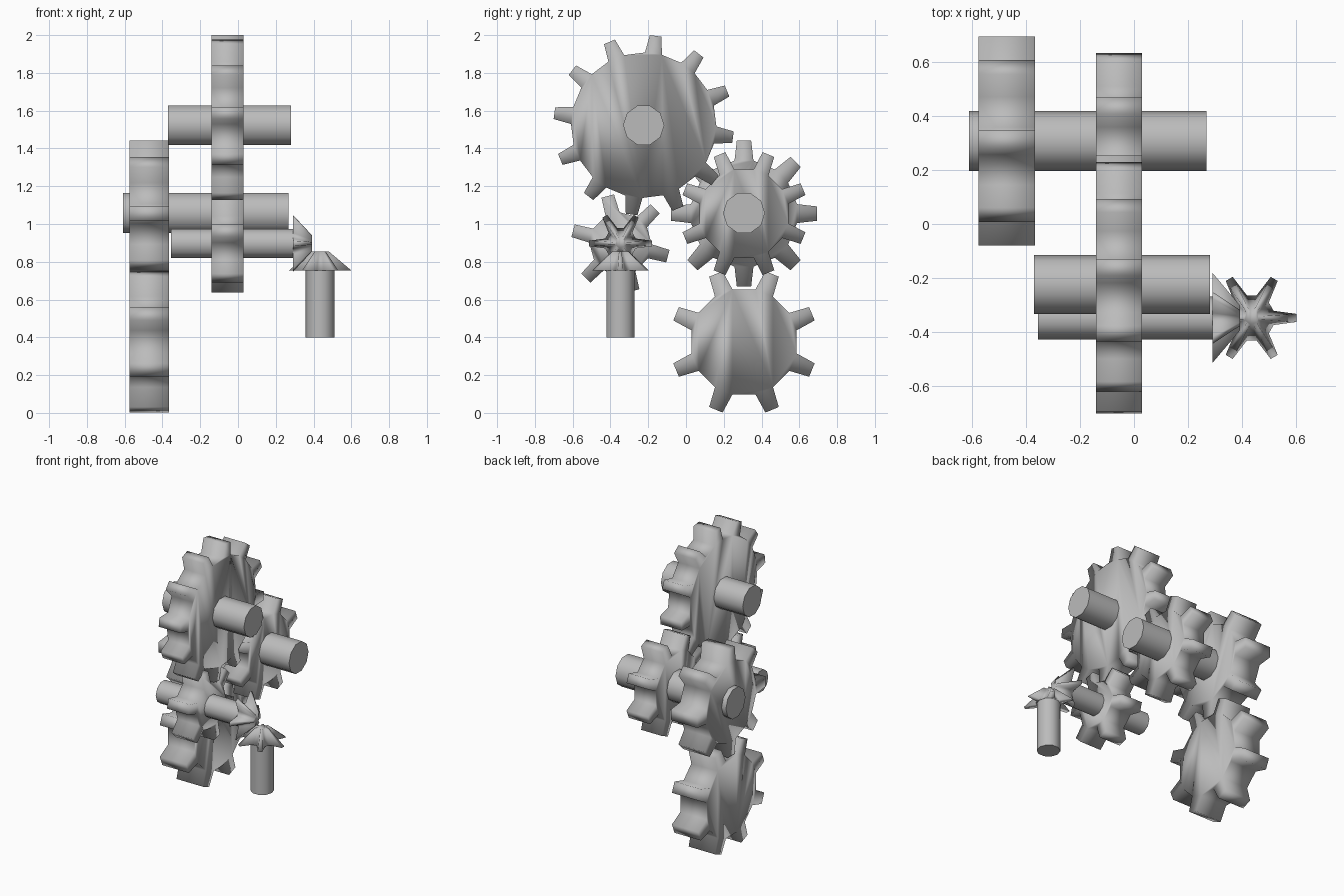
import bpy
import bmesh
from math import cos, sin, pi, radians
from mathutils import Vector

cube = bpy.data.objects.get("Cube")
if cube:
    bpy.data.objects.remove(cube)

steel = bpy.data.materials.new("grey_steel")
steel.use_nodes = True
steel.diffuse_color = (0.5, 0.5, 0.5, 1)
steel.node_tree.nodes["Principled BSDF"].inputs["Base Color"].default_value = (0.5, 0.5, 0.5, 1)


def loft(name, axis, low, high, start, end, centre):
    """Solid between two outlines of (radius, angle), along x or z."""
    bm = bmesh.new()

    def ring(outline, at):
        points = []
        for r, a in outline:
            u, v = r * cos(a), r * sin(a)
            co = (at, u, v) if axis == "x" else (u, v, at)
            points.append(bm.verts.new(Vector(co) + Vector(centre)))
        return points

    a, b = ring(low, start), ring(high, end)
    n = len(a)
    for i in range(n):
        j = (i + 1) % n
        bm.faces.new((a[i], a[j], b[j], b[i]))
    bm.faces.new(a[::-1])
    bm.faces.new(b)
    bmesh.ops.recalc_face_normals(bm, faces=bm.faces)
    for f in bm.faces:
        f.smooth = True
    mesh = bpy.data.meshes.new(name)
    bm.to_mesh(mesh)
    bm.free()
    mesh.materials.append(steel)
    obj = bpy.data.objects.new(name, mesh)
    bpy.context.collection.objects.link(obj)
    return obj


def teeth(count, tip, root, phase, tip_share=0.25, root_share=0.45):
    """Gear outline: four points for each tooth."""
    pitch = 2 * pi / count
    outline = []
    for i in range(count):
        mid = radians(phase) + i * pitch
        for r, s in ((root, -root_share), (tip, -tip_share), (tip, tip_share), (root, root_share)):
            outline.append((r, mid + s * pitch / 2))
    return outline


def spur_gear(name, count, tip, root, phase, x0, x1, y, z):
    outline = teeth(count, tip, root, phase)
    loft(name, "x", outline, outline, x0, x1, (0, y, z))


def shaft(name, axis, radius, start, end, centre):
    outline = [(radius, i * pi / 5) for i in range(10)]
    obj = loft(name, axis, outline, outline, start, end, centre)
    bpy.ops.object.select_all(action="DESELECT")
    obj.select_set(True)
    bpy.context.view_layer.objects.active = obj
    bpy.ops.object.shade_smooth_by_angle(angle=radians(45))


def bevel_gear(name, axis, start, end, centre):
    loft(name, axis, teeth(6, 0.167, 0.085, 0, 0.17, 0.6),
         teeth(6, 0.046, 0.026, 0, 0.3, 0.6), start, end, centre)


# Spur gears
spur_gear("large_gear", 12, 0.478, 0.385, 22.3, -0.14, 0.03, -0.224, 1.523)
spur_gear("middle_gear", 8, 0.34, 0.24, 22.5, -0.14, 0.03, 0.307, 1.055)
spur_gear("pinion_gear", 6, 0.262, 0.165, 45, -0.14, 0.03, -0.347, 0.897)
spur_gear("wide_upper_gear", 8, 0.388, 0.285, 0, -0.575, -0.365, 0.307, 1.055)
spur_gear("wide_lower_gear", 8, 0.391, 0.285, 22.5, -0.575, -0.365, 0.307, 0.376)

# Shafts
shaft("large_gear_shaft", "x", 0.109, -0.37, 0.28, (0, -0.224, 1.523))
shaft("middle_gear_shaft", "x", 0.111, -0.61, 0.268, (0, 0.307, 1.058))
shaft("pinion_shaft", "x", 0.08, -0.355, 0.295, (0, -0.347, 0.897))
shaft("upright_shaft", "z", 0.077, 0.4, 0.76, (0.435, -0.347, 0))

# Bevel gears
bevel_gear("pinion_bevel_gear", "x", 0.29, 0.392, (0, -0.347, 0.897))
bevel_gear("upright_bevel_gear", "z", 0.753, 0.855, (0.435, -0.347, 0))
